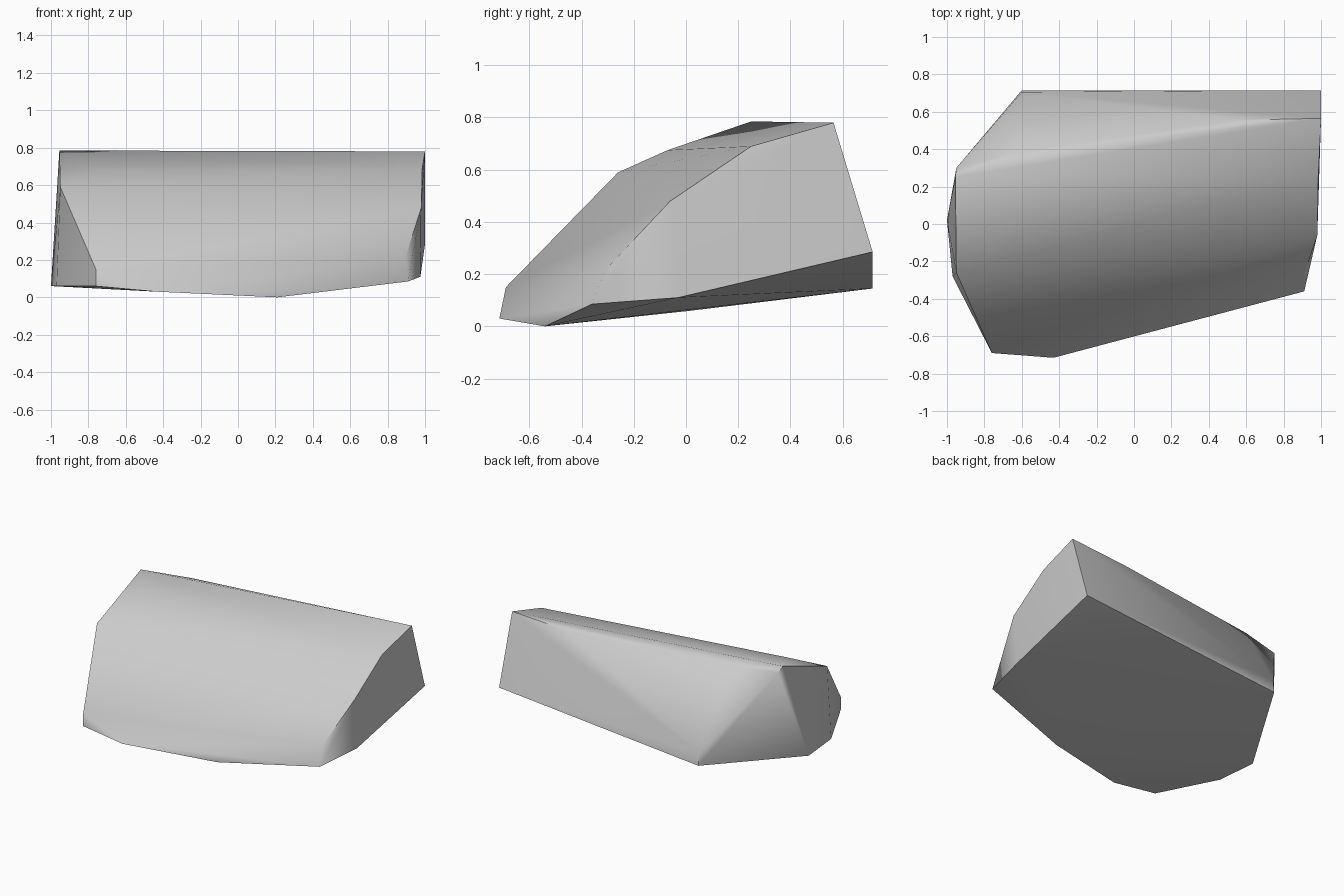
import bpy
import bmesh
import math

# Remove the default cube only
default_cube = bpy.data.objects.get("Cube")
if default_cube:
    bpy.data.objects.remove(default_cube, do_unlink=True)


def make_material(name, colour):
    material = bpy.data.materials.new(name)
    material.use_nodes = True
    material.diffuse_color = colour
    material.node_tree.nodes["Principled BSDF"].inputs["Base Color"].default_value = colour
    return material


def make_hull(name, corners, material, sharp_angle):
    """Wrap a closed convex chunk around its corner points."""
    bm = bmesh.new()
    for corner in corners:
        bm.verts.new(corner)
    bmesh.ops.convex_hull(bm, input=list(bm.verts))
    loose = [v for v in bm.verts if not v.link_faces]
    bmesh.ops.delete(bm, geom=loose, context="VERTS")
    # Merge triangles lying on the same broken plane
    bmesh.ops.dissolve_limit(bm, angle_limit=math.radians(1),
                             verts=list(bm.verts), edges=list(bm.edges))
    bmesh.ops.recalc_face_normals(bm, faces=list(bm.faces))
    mesh = bpy.data.meshes.new(name)
    bm.to_mesh(mesh)
    bm.free()
    mesh.materials.append(material)
    chunk = bpy.data.objects.new(name, mesh)
    bpy.context.collection.objects.link(chunk)

    # Soft weathered front, crisp broken edges
    bpy.ops.object.select_all(action="DESELECT")
    chunk.select_set(True)
    bpy.context.view_layer.objects.active = chunk
    bpy.ops.object.shade_smooth_by_angle(angle=math.radians(sharp_angle))
    return chunk


# Flat break at the +x end, from the crest round the front to the back foot
left_break = [
    (1, .565, .78), (.985, .25, .69), (.98, -.06, .48), (.895, -.31, .215),
    (.91, -.36, .085), (.975, -.03, .11), (1, .715, .285),
]

# Rounded break at the -x end
right_break = [
    (-.95, .3, .755), (-.955, .25, .785), (-.95, -.26, .59),
    (-.76, -.69, .15), (-.76, -.69, .06), (-.97, -.28, .06), (-1, .02, .06),
]

# Crest running between the two breaks
crest = [(.55, .555, .752), (-.64, .38, .757), (-.76, -.07, .675)]

# Underside rim and back foot
underside = [(.21, -.54, 0), (-.43, -.715, .03), (-.6, .715, .145), (-.6, .705, .235)]

stone_grey = make_material("stone_grey", (.6, .6, .6, 1))
make_hull("rock_chunk", left_break + right_break + crest + underside, stone_grey, 40)
